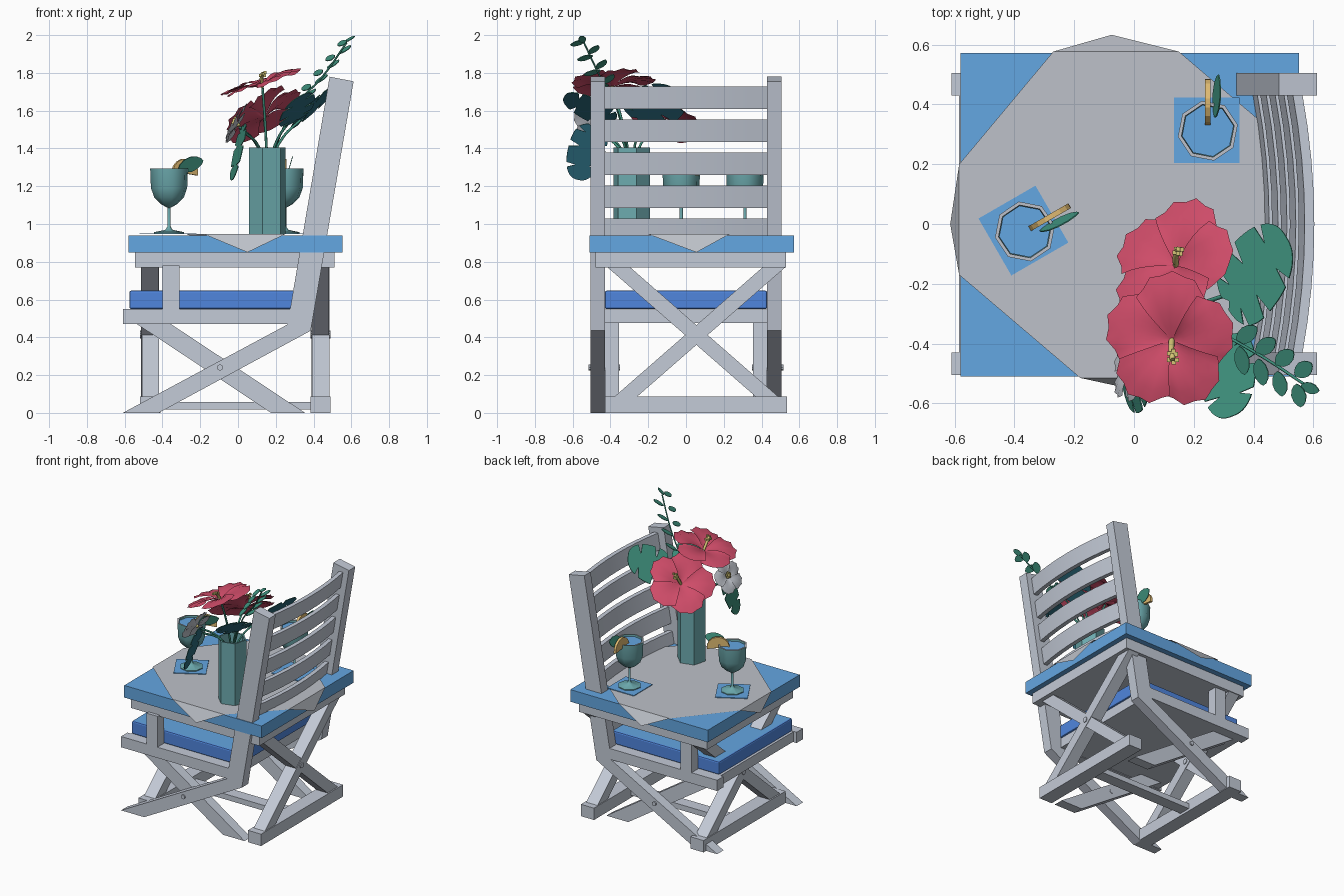
import bpy, bmesh, math
from mathutils import Vector, Matrix

if "Cube" in bpy.data.objects:
    bpy.data.objects.remove(bpy.data.objects["Cube"])

def mat(name, c):
    m = bpy.data.materials.new(name)
    m.diffuse_color = (*c, 1)
    m.use_nodes = True
    m.node_tree.nodes["Principled BSDF"].inputs["Base Color"].default_value = m.diffuse_color
    return m

WOOD = mat("pale_grey_wood", (0.55, 0.595, 0.68))
CLOTH = mat("grey_cloth", (0.51, 0.535, 0.585))
BLUE = mat("sky_blue", (0.127, 0.385, 0.76))
CUSH = mat("cushion_blue", (0.08, 0.24, 0.73))
TEAL = mat("teal_glass", (0.15, 0.40, 0.42))
RED = mat("petal_red", (0.62, 0.072, 0.14))
GREEN = mat("leaf_green", (0.05, 0.29, 0.21))
DARK = mat("leaf_underside", (0.025, 0.15, 0.21))
YELLOW = mat("pollen_yellow", (0.66, 0.56, 0.18))
ORANGE = mat("citrus_orange", (0.75, 0.50, 0.17))

def finish(name, bm, *mats, normals=True):
    if normals:
        bmesh.ops.recalc_face_normals(bm, faces=bm.faces)
    me = bpy.data.meshes.new(name)
    bm.to_mesh(me)
    bm.free()
    for m in mats:
        me.materials.append(m)
    ob = bpy.data.objects.new(name, me)
    bpy.context.collection.objects.link(ob)
    return ob

def smooth(ob, deg):
    bpy.ops.object.select_all(action='DESELECT')
    ob.select_set(True)
    bpy.context.view_layer.objects.active = ob
    bpy.ops.object.shade_smooth_by_angle(angle=math.radians(deg))

def box(name, lo, hi, m, rot=0):
    lo, hi = Vector(lo), Vector(hi)
    bm = bmesh.new()
    bmesh.ops.create_cube(bm, size=1)
    M = Matrix.Translation((lo + hi) / 2) @ Matrix.Rotation(rot, 4, 'Z') @ Matrix.Diagonal((*(hi - lo), 1))
    bm.transform(M)
    return finish(name, bm, m)

def prism(name, pts, axis, a0, a1, *mats):
    """Extrude a 2D outline along x, y or z."""
    put = {'x': lambda p, a: (a, p[0], p[1]), 'y': lambda p, a: (p[0], a, p[1]),
           'z': lambda p, a: (p[0], p[1], a)}[axis]
    bm = bmesh.new()
    A = [bm.verts.new(put(p, a0)) for p in pts]
    B = [bm.verts.new(put(p, a1)) for p in pts]
    n = len(pts)
    caps = [bm.faces.new(A), bm.faces.new(B)]
    for i in range(n):
        bm.faces.new((A[i], A[(i + 1) % n], B[(i + 1) % n], B[i]))
    if len(mats) > 1:
        caps[0].material_index = 1
    return finish(name, bm, *mats)

def beam(name, p, q, w, axis, a0, a1, m):
    """Slanted bar with level-cut ends; w is the horizontal half width."""
    return prism(name, [(p[0] - w, p[1]), (p[0] + w, p[1]), (q[0] + w, q[1]), (q[0] - w, q[1])], axis, a0, a1, m)

def lathe(name, prof, n, loc, m, turn=0.0):
    bm = bmesh.new()
    rings = [[bm.verts.new((r * math.cos(turn + math.tau * i / n), r * math.sin(turn + math.tau * i / n), z))
              for i in range(n)] for r, z in prof]
    for a, b in zip(rings, rings[1:]):
        for i in range(n):
            j = (i + 1) % n
            bm.faces.new((a[i], a[j], b[j], b[i]))
    bm.faces.new(rings[0][::-1])
    bm.faces.new(rings[-1])
    ob = finish(name, bm, m)
    ob.location = loc
    return ob

def frame(loc, normal, up):
    z = Vector(normal).normalized()
    u = Vector(up)
    y = (u - z * u.dot(z)).normalized()
    M = Matrix((y.cross(z), y, z)).transposed().to_4x4()
    M.translation = loc
    return M

def tube(name, pts, r, m):
    cu = bpy.data.curves.new(name, 'CURVE')
    cu.dimensions = '3D'
    cu.bevel_depth, cu.bevel_resolution, cu.resolution_u = r, 1, 4
    cu.use_fill_caps = True
    s = cu.splines.new('BEZIER')
    s.bezier_points.add(len(pts) - 1)
    for b, p in zip(s.bezier_points, pts):
        b.co = p
        b.handle_left_type = b.handle_right_type = 'AUTO'
    cu.materials.append(m)
    ob = bpy.data.objects.new(name, cu)
    bpy.context.collection.objects.link(ob)

# ---- Chair: crossing legs, seat rails, arm posts and leaning back posts on both sides
for s, side in ((-1, "right"), (1, "left")):
    o0, o1, i0 = s * 0.43, s * 0.505, s * 0.355
    prism(f"back_post_and_leg_{side}", [(-0.61, 0), (-0.42, 0), (0.385, 0.435), (0.612, 1.755), (0.485, 1.78),
          (0.262, 0.468)], 'y', o0, o1, WOOD)
    beam(f"cross_leg_{side}", (0.265, 0), (-0.46, 0.48), 0.09, 'y', i0, o0, WOOD)
    box(f"seat_rail_{side}", (-0.61, min(o0, o1), 0.47), (0.30, max(o0, o1), 0.55), WOOD)
    box(f"arm_post_{side}", (-0.40, min(o0, o1), 0.55), (-0.31, max(o0, o1), 0.78), WOOD)
    pin = lathe(f"chair_pin_{side}", [(0.016, -0.08), (0.016, 0.085)], 10, (-0.095, s * 0.43, 0.24), WOOD)
    pin.rotation_euler.x = -s * math.pi / 2
box("seat_board", (-0.585, -0.43, 0.475), (0.30, 0.43, 0.548), WOOD)

# Seat cushion with a lighter top
cushion = box("seat_cushion", (-0.575, -0.43, 0.55), (0.31, 0.43, 0.647), CUSH)
cushion.data.materials.append(BLUE)
for p in cushion.data.polygons:
    p.material_index = int(p.normal.z > 0.9)
bev = cushion.modifiers.new("soft_edges", 'BEVEL')
bev.width, bev.segments, bev.material = 0.01, 2, 0

# Bowed back slats
for k in range(5):
    z0 = 0.91 + 0.175 * k
    bm = bmesh.new()
    rows = []
    for i in range(9):
        y = -0.435 + 0.87 * i / 8
        bow = 0.04 * (1 - (y / 0.435) ** 2)
        rows.append([bm.verts.new((0.33 + 0.17 * (z - 0.45) + bow + d, y, z))
                     for z, d in ((z0, -0.016), (z0, 0.016), (z0 + 0.118, 0.016), (z0 + 0.118, -0.016))])
    for a, b in zip(rows, rows[1:]):
        for i in range(4):
            bm.faces.new((a[i], a[(i + 1) % 4], b[(i + 1) % 4], b[i]))
    bm.faces.new(rows[0])
    bm.faces.new(rows[-1])
    smooth(finish(f"back_slat_{k + 1}", bm, WOOD), 30)

# ---- Table: top, apron, two crossed frames joined by a floor stretcher
box("table_top", (-0.58, -0.51, 0.85), (0.552, 0.572, 0.94), BLUE)
box("table_apron", (-0.545, -0.48, 0.77), (0.512, 0.53, 0.85), WOOD)
for x, side in ((-0.465, "front"), (0.437, "back")):
    for s in (-1, 1):
        d = 0.002 * s
        beam(f"table_leg_{side}_{'a' if s < 0 else 'b'}", (0.055 - s * 0.415, 0.05), (0.055 + s * 0.412, 0.772), 0.06,
             'x', x - 0.046 + d, x + 0.046 + d, WOOD)
    box(f"table_foot_{side}", (x - 0.054, -0.43, 0), (x + 0.054, 0.535, 0.088), WOOD)
    pin = lathe(f"table_pin_{side}", [(0.02, -0.054), (0.02, 0.054)], 10, (x, 0.055, 0.415), WOOD)
    pin.rotation_euler.y = math.pi / 2
box("floor_stretcher", (-0.42, 0.01, 0.018), (0.39, 0.10, 0.058), WOOD)

# ---- Table cloth: flat octagon with four hanging corners
top = [(-0.27, 0.577), (0.15, 0.577), (0.557, 0.23), (0.557, -0.2), (0.25, -0.515), (-0.18, -0.515),
       (-0.585, -0.17), (-0.585, 0.2)]
tips = [(-0.075, 0.633, 0.86), (0.592, 0.055, 0.85), (0.05, -0.565, 0.85), (-0.615, 0.0, 0.86)]
bm = bmesh.new()
vs = [bm.verts.new((x, y, 0.946)) for x, y in top]
bm.faces.new(vs[::-1])
for k, t in enumerate(tips):
    bm.faces.new((vs[2 * k], vs[2 * k + 1], bm.verts.new(t)))
finish("table_cloth", bm, CLOTH)

# ---- Two drinks on napkins, each with a citrus slice and a leaf
def leaf(name, loc, normal, up, length, width, notch=False, back=None):
    n = 64 if notch else 12
    pts = []
    for i in range(n):
        a = math.tau * (i + (0.5 if notch else 0)) / n
        sx, sy = math.sin(a), math.cos(a)
        if notch:
            # full outline with narrow slits cut towards the midrib
            k = 0.42 if i % 7 == 4 and 6 < i < 58 else 1.0
            sx = math.copysign(abs(sx) ** 0.75, sx) * (1 - 0.15 * sy)
            sy = math.copysign(abs(sy) ** 0.85, sy)
            pts.append((width / 2 * sx * k, length / 2 * sy * (0.8 + 0.2 * k)))
        else:
            # pointed oval
            pts.append((width / 2 * sx * abs(sx) ** 0.4, length / 2 * sy))
    ob = prism(name, pts, 'z', -0.002, 0.002, GREEN, back or GREEN)
    ob.matrix_world = frame(loc, normal, up)

glass = [(0.08, 0.0), (0.08, 0.006), (0.02, 0.018), (0.009, 0.035), (0.009, 0.135), (0.045, 0.155), (0.08, 0.19),
         (0.098, 0.24), (0.102, 0.342), (0.09, 0.342), (0.086, 0.24), (0.07, 0.2), (0.035, 0.165)]
for n, (x, y, turn, ang) in enumerate(((-0.365, -0.025, 30, 30), (0.247, 0.312, 0, 90)), 1):
    cx, cy = (-0.37, -0.022) if n == 1 else (0.243, 0.314)
    box(f"napkin_{n}", (cx - 0.11, cy - 0.11, 0.946), (cx + 0.11, cy + 0.11, 0.951), BLUE, math.radians(turn))
    g = lathe(f"drink_glass_{n}", glass, 8, (x, y, 0.951), TEAL, 0.2)
    g.data.materials.append(CLOTH)
    for p in g.data.polygons:
        p.material_index = int(p.normal.z > 0.9 and p.center.z > 0.335)
    smooth(g, 50)
    lathe(f"drink_{n}", [(0.088, 0.32), (0.088, 0.328)], 8, (x, y, 0.951), BLUE, 0.2)
    d = Vector((math.cos(math.radians(ang)), math.sin(math.radians(ang)), 0))
    side = Vector((-d.y, d.x, 0))
    arc = [(0.078 * math.cos(math.pi * i / 8), 0.078 * math.sin(math.pi * i / 8)) for i in range(9)]
    sl = prism(f"citrus_slice_{n}", arc, 'z', -0.009, 0.009, ORANGE)
    c = Vector((x, y, 1.268)) + d * 0.096
    sl.matrix_world = frame(c, side, (0.15 * d.x, 0.15 * d.y, 1))
    leaf(f"garnish_leaf_{n}", c + d * 0.02 - side * 0.03 + Vector((0, 0, 0.048)), side + Vector((0, 0, 0.3)),
         d + Vector((0, 0, 0.3)), 0.15, 0.085)

# ---- Vase: hollow hexagonal column
lathe("vase", [(0.1, 0), (0.1, 0.46), (0.088, 0.46), (0.088, 0.02)], 6, (0.155, -0.288, 0.946), TEAL,
      math.radians(15))

# ---- Flowers: five overlapping ruffled petals and a pollen spike
def flower(name, loc, normal, R, spread, m, spike, lean):
    M = frame(loc, normal, (0, 1, 0.2))
    bm = bmesh.new()
    for k in range(5):
        grid = []
        for i in range(6):
            t = 0.01 + 0.99 * i / 5
            row = []
            for j in range(9):
                v = -1 + j / 4
                a = math.tau * (k + 0.25) / 5 + math.radians(spread) * v
                r = R * t * (1 - 0.22 * v * v + 0.025 * (-1) ** j * t)
                h = R * (0.16 * math.sin(2.4 * t) - 0.1 + 0.06 * v * t + 0.015 * (-1) ** j * t)
                row.append(bm.verts.new((r * math.cos(a), r * math.sin(a), h)))
            grid.append(row)
        for a, b in zip(grid, grid[1:]):
            for j in range(8):
                bm.faces.new((a[j], b[j], b[j + 1], a[j + 1]))
    ob = finish(name, bm, m, normals=False)
    ob.matrix_world = M
    smooth(ob, 40)
    tip = Vector((lean[0], lean[1], spike))
    tube(name + "_spike", [M @ Vector((0, 0, -0.02)), M @ (tip * 0.5), M @ tip], 0.01, YELLOW)
    for i in range(6):
        w = 0.7 + 0.06 * i
        p = M @ (tip * w + Vector((0.014 * math.cos(i * 1.257), 0.014 * math.sin(i * 1.257), 0)))
        box(name + "_pollen", p - Vector([0.007] * 3), p + Vector([0.007] * 3), YELLOW)

flower("upper_red_flower", (0.12, -0.39, 1.745), (-0.32, -0.05, 0.95), 0.228, 41, RED, 0.05, (0.03, -0.06))
flower("lower_red_flower", (0.13, -0.13, 1.58), (-0.5, 0.42, 0.75), 0.232, 41, RED, 0.06, (0.05, 0.03))
flower("pale_flower", (-0.01, -0.48, 1.53), (-0.85, 0.15, 0.45), 0.12, 38, CLOTH, 0.02, (0.01, 0.01))

# ---- Broad notched leaves with dark undersides
leaf("broad_leaf_back", (0.41, -0.16, 1.63), (-0.68, 0.14, 0.70), (0.5, 0.65, 0.45), 0.34, 0.30, True, DARK)
leaf("broad_leaf_side", (0.315, -0.51, 1.61), (-0.55, 0.33, 0.76), (0.1, -1, 0.5), 0.30, 0.22, True, DARK)
leaf("hanging_leaf", (0.0, -0.53, 1.38), (-0.93, -0.2, 0.25), (-0.2, -0.3, -1), 0.31, 0.20, True, DARK)

# ---- Stems and leafy sprig
root = Vector((0.155, -0.29, 1.30))
ends = [(0.13, -0.39, 1.72), (0.14, -0.14, 1.55), (0.01, -0.47, 1.51), (0.33, -0.23, 1.55), (0.28, -0.40, 1.55),
        (0.04, -0.47, 1.48)]
for i, e in enumerate(ends):
    e = Vector(e)
    tube(f"stem_{i + 1}", [root, root.lerp(e, 0.5) + Vector((0, 0, 0.04)), e], 0.007, GREEN)
A, B = Vector((0.3, -0.37, 1.62)), Vector((0.575, -0.54, 1.96))
tube("sprig_stem", [root, A, A.lerp(B, 0.5) + Vector((0.01, 0, -0.01)), B], 0.005, GREEN)
ax = (B - A).normalized()
across = ax.cross(Vector((0, 0, 1))).normalized()
for i in range(4):
    for s in (-1, 1):
        p = A.lerp(B, 0.2 + 0.23 * i + 0.05 * s)
        up = ax * 0.6 + across * s
        leaf("sprig_leaf", p + up.normalized() * 0.048, (-0.45, -0.3, 0.85), up, 0.1 - 0.006 * i, 0.056)
leaf("sprig_tip_leaf", B + ax * 0.025, (-0.5, -0.3, 0.8), ax, 0.07, 0.04)
